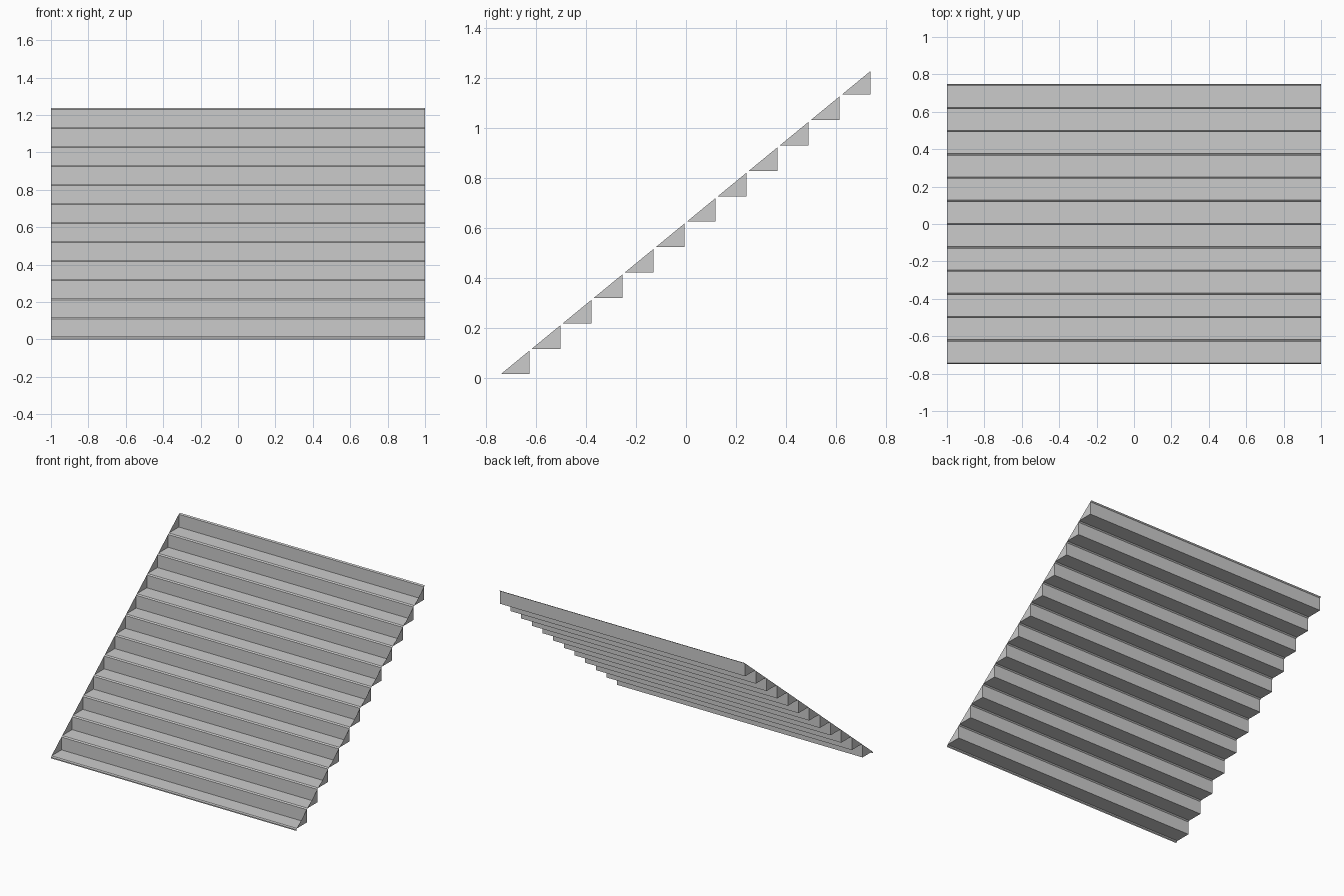
import bpy

if "Cube" in bpy.data.objects:
    bpy.data.objects.remove(bpy.data.objects["Cube"])

STEPS = 12
DY, DZ = 0.1242, 0.1018      # spacing of the steps
TREAD, RISER = 0.115, 0.0945  # flat part of each tread and riser
Y0, Z0 = -0.742, 0.0155      # front edge of the first tread


def make_object(name, verts, faces):
    mesh = bpy.data.meshes.new(name)
    mesh.from_pydata(verts, [], faces)
    obj = bpy.data.objects.new(name, mesh)
    bpy.context.collection.objects.link(obj)
    return obj


# Stair profile: tread, riser, then a narrow chamfered nosing up to the next tread
profile = [(-0.749, 0.0), (-0.749, 0.0085)]
triangles = []
for i in range(STEPS):
    y, z = Y0 + i * DY, Z0 + i * DZ
    tri = [(y, z), (y + TREAD, z), (y + TREAD, z + RISER)]
    profile += tri
    triangles.append(tri)
profile.append((Y0 + STEPS * DY, Z0 + STEPS * DZ))

# Folded sheet of treads and risers
verts = [(x, y, z) for y, z in profile for x in (-1, 1)]
faces = [(2 * i, 2 * i + 1, 2 * i + 3, 2 * i + 2) for i in range(len(profile) - 1)]
make_object("stair_treads_and_risers", verts, faces)

# Triangular panels closing both ends of every step
for name, x in (("left_side_panels", -1), ("right_side_panels", 1)):
    verts = [(x, y, z) for tri in triangles for y, z in tri]
    faces = [(3 * i, 3 * i + 1, 3 * i + 2)[::x] for i in range(STEPS)]
    make_object(name, verts, faces)
